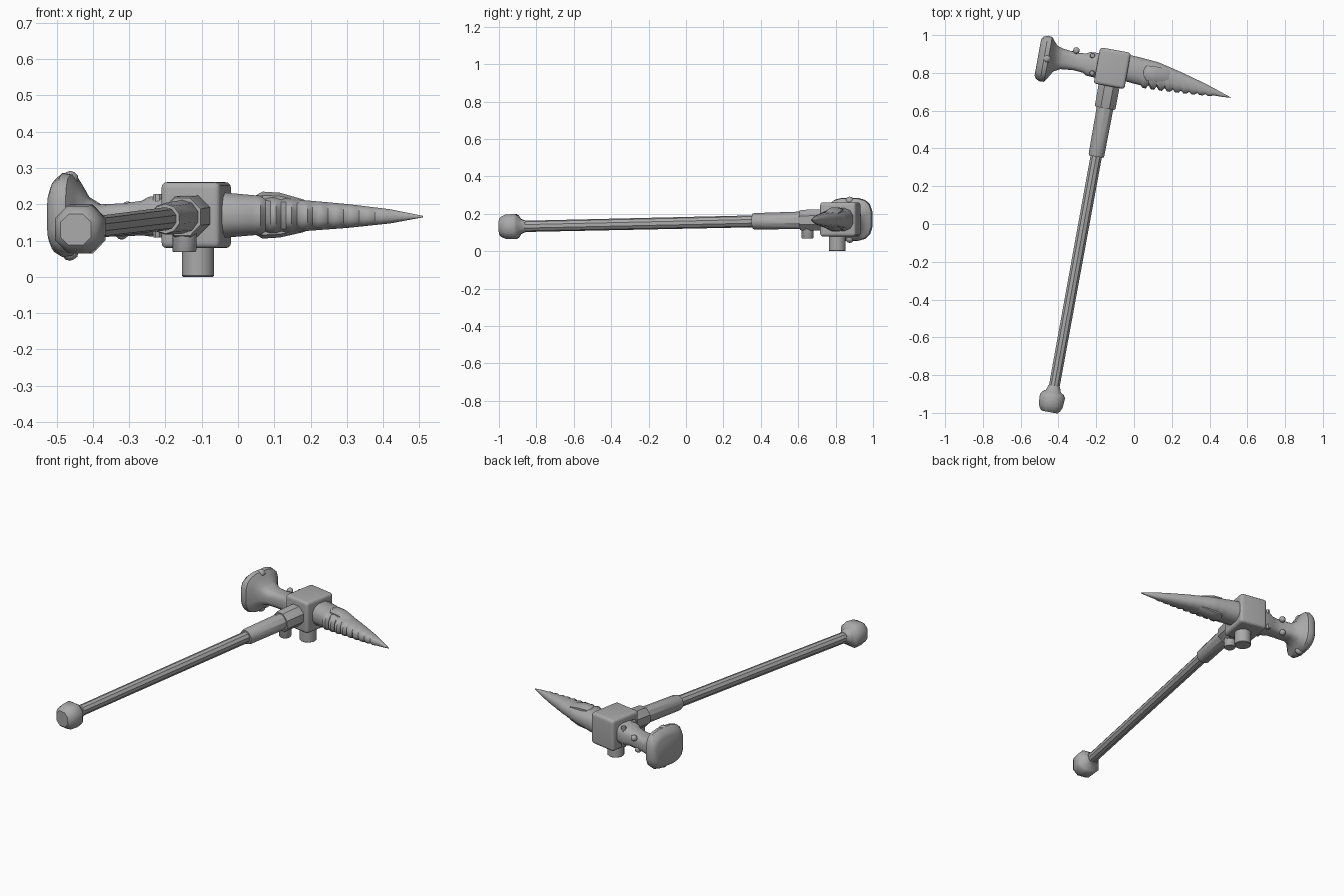
import bpy, bmesh, math
from mathutils import Matrix, Vector

if "Cube" in bpy.data.objects:
    bpy.data.objects.remove(bpy.data.objects["Cube"])

steel = bpy.data.materials.new("grey steel")
steel.diffuse_color = (0.4, 0.4, 0.4, 1)
steel.use_nodes = True
steel.node_tree.nodes["Principled BSDF"].inputs["Base Color"].default_value = steel.diffuse_color


def finish(name, bm, angle=35):
    bmesh.ops.recalc_face_normals(bm, faces=bm.faces)
    me = bpy.data.meshes.new(name)
    bm.to_mesh(me)
    bm.free()
    ob = bpy.data.objects.new(name, me)
    bpy.context.collection.objects.link(ob)
    me.materials.append(steel)
    bpy.context.view_layer.objects.active = ob
    ob.select_set(True)
    bpy.ops.object.shade_smooth_by_angle(angle=math.radians(angle))
    ob.select_set(False)
    return ob


def frame(origin, direction):
    """Frame whose x runs along direction, y sideways, z up."""
    d = Vector(direction).normalized()
    v = Vector((0, 0, 1)).cross(d).normalized()
    w = d.cross(v)
    m = Matrix((d, v, w)).transposed().to_4x4()
    m.translation = Vector(origin)
    return m


def loft(name, stations, m=Matrix(), sides=12, power=1.0, angle=35):
    """Skin superellipse rings: (distance, side centre, up centre, half width, half height)."""
    bm = bmesh.new()
    rings = []
    for d, cu, cv, hu, hv in stations:
        ring = []
        for i in range(sides):
            a = 2 * math.pi * (i + 0.5) / sides
            c, s = math.cos(a), math.sin(a)
            u = cu + hu * math.copysign(abs(c) ** power, c)
            v = cv + hv * math.copysign(abs(s) ** power, s)
            ring.append(bm.verts.new(m @ Vector((d, u, v))))
        rings.append(ring)
    for a, b in zip(rings, rings[1:]):
        for i in range(sides):
            j = (i + 1) % sides
            bm.faces.new((a[i], a[j], b[j], b[i]))
    bm.faces.new(rings[0])
    bm.faces.new(rings[-1])
    return finish(name, bm, angle)


def lathe(name, profile, m, sides, power=1.0, angle=35):
    return loft(name, [(d, 0, 0, r, r) for d, r in profile], m, sides, power, angle)


def lerp(pts, x):
    for (x0, a), (x1, b) in zip(pts, pts[1:]):
        if x <= x1:
            return a + (b - a) * (x - x0) / (x1 - x0)
    return pts[-1][1]


# Shaft, sleeve, collar and pommel along the handle axis
bottom, top = Vector((-0.447, -0.995, 0.13)), Vector((-0.115, 0.825, 0.17))
haft = frame(bottom, top - bottom)
lathe("handle", [(0.08, 0.03), (1.45, 0.032)], haft, 10)
lathe("sleeve", [(1.375, 0.041), (1.385, 0.044), (1.68, 0.047)], haft, 10)
lathe("collar", [(1.635, 0.056), (1.645, 0.06), (1.80, 0.061)], haft, 8)
lathe("pommel", [(0, 0.046), (0.012, 0.058), (0.035, 0.069), (0.085, 0.072),
                 (0.1, 0.062), (0.112, 0.043), (0.14, 0.032)], haft, 8, 0.85, 45)

# Central block with rounded edges
head = frame((-0.115, 0.825, 0.17), (0.984, -0.179, 0))
bm = bmesh.new()
bmesh.ops.create_cube(bm, size=1, matrix=head @ Matrix.Diagonal((0.165, 0.195, 0.182, 1)))
bmesh.ops.bevel(bm, geom=bm.edges[:], offset=0.018, segments=3, profile=0.6, affect='EDGES')
finish("head_block", bm, 40)

# Hammer: broad face flaring down to the neck
loft("hammer", [(-0.398, -0.015, -0.005, 0.098, 0.075), (-0.388, -0.015, -0.003, 0.115, 0.1),
                (-0.365, -0.015, 0, 0.125, 0.117), (-0.342, -0.015, 0, 0.122, 0.113),
                (-0.325, -0.012, -0.003, 0.098, 0.09), (-0.305, -0.005, -0.008, 0.07, 0.06),
                (-0.27, 0, -0.015, 0.055, 0.045), (-0.2, 0, -0.013, 0.048, 0.046),
                (-0.15, 0, -0.008, 0.052, 0.048), (-0.13, 0, -0.004, 0.064, 0.055),
                (-0.06, 0, 0, 0.068, 0.06)], head, 16, 0.65, 40)
# Nubs above and below the hammer head
for i, (z, s) in enumerate(((0.268, 0.024), (0.068, 0.024))):
    bm = bmesh.new()
    bmesh.ops.create_icosphere(bm, subdivisions=2, radius=s,
                               matrix=Matrix.Translation((-0.463, 0.875, z)))
    finish(f"hammer_nub_{i + 1}", bm, 60)

# Spike: tapered blade with a serrated front edge
rear = [(-0.06, 0.905), (0.0, 0.893), (0.13, 0.858), (0.24, 0.81), (0.38, 0.743), (0.51, 0.672)]
front = [(-0.06, 0.757), (0.03, 0.733), (0.13, 0.715), (0.3, 0.692), (0.51, 0.668)]
height = [(-0.06, 0.066), (0.04, 0.057), (0.18, 0.044), (0.3, 0.034), (0.42, 0.02), (0.51, 0.002)]


def spike_ring(x, tooth):
    lo, hi, h = lerp(front, x) - tooth, lerp(rear, x), lerp(height, x)
    return (x, (lo + hi) / 2, 0.17 - 0.008 * max(x, 0), (hi - lo) / 2, h)


rings = [spike_ring(-0.06, 0), spike_ring(0.035, 0)]
for i in range(9):
    x, t = 0.04 + 0.043 * i, 0.012 - 0.001 * i
    rings += [spike_ring(x + 0.006, t), spike_ring(x + 0.022, t), spike_ring(x + 0.036, -0.008 + 0.0007 * i)]
rings += [spike_ring(x, 0) for x in (0.46, 0.49, 0.51)]
loft("spike", rings, Matrix(), 12, 0.8, 40)

# Raised ridge plates over and under the spike
for name, s in (("upper", 1), ("lower", -1)):
    loft(f"spike_ridge_{name}", [(0.05, 0.80, 0.17 + s * 0.04, 0.025, 0.016),
                                 (0.068, 0.80, 0.17 + s * 0.045, 0.042, 0.021),
                                 (0.115, 0.795, 0.17 + s * 0.043, 0.042, 0.020),
                                 (0.18, 0.785, 0.168 + s * 0.032, 0.035, 0.014),
                                 (0.215, 0.775, 0.168 + s * 0.025, 0.015, 0.006)], Matrix(), 8, 0.8)

# Pegs hanging below the head and the collar
lathe("large_peg", [(0, 0.043), (0.003, 0.046), (0.12, 0.046)], frame((-0.11, 0.808, 0), (0.0001, 0, 1)), 12)
lathe("small_peg", [(0, 0.031), (0.003, 0.033), (0.1, 0.033)], frame((-0.148, 0.65, 0.069), (0.0001, 0, 1)), 10)

# Rivets on the hammer neck
for i, (x, y) in enumerate(((-0.22, 0.892), (-0.222, 0.8))):
    lathe(f"neck_rivet_{i + 1}", [(0, 0.011), (0.006, 0.014), (0.114, 0.014), (0.12, 0.011)],
          frame((x, y, 0.108), (0.0001, 0, 1)), 8)
for i, (x, y, z) in enumerate(((-0.305, 0.918, 0.19), (-0.32, 0.90, 0.12))):
    bm = bmesh.new()
    bmesh.ops.create_icosphere(bm, subdivisions=2, radius=0.018, matrix=Matrix.Translation((x, y, z)))
    finish(f"neck_bump_{i + 1}", bm, 60)
